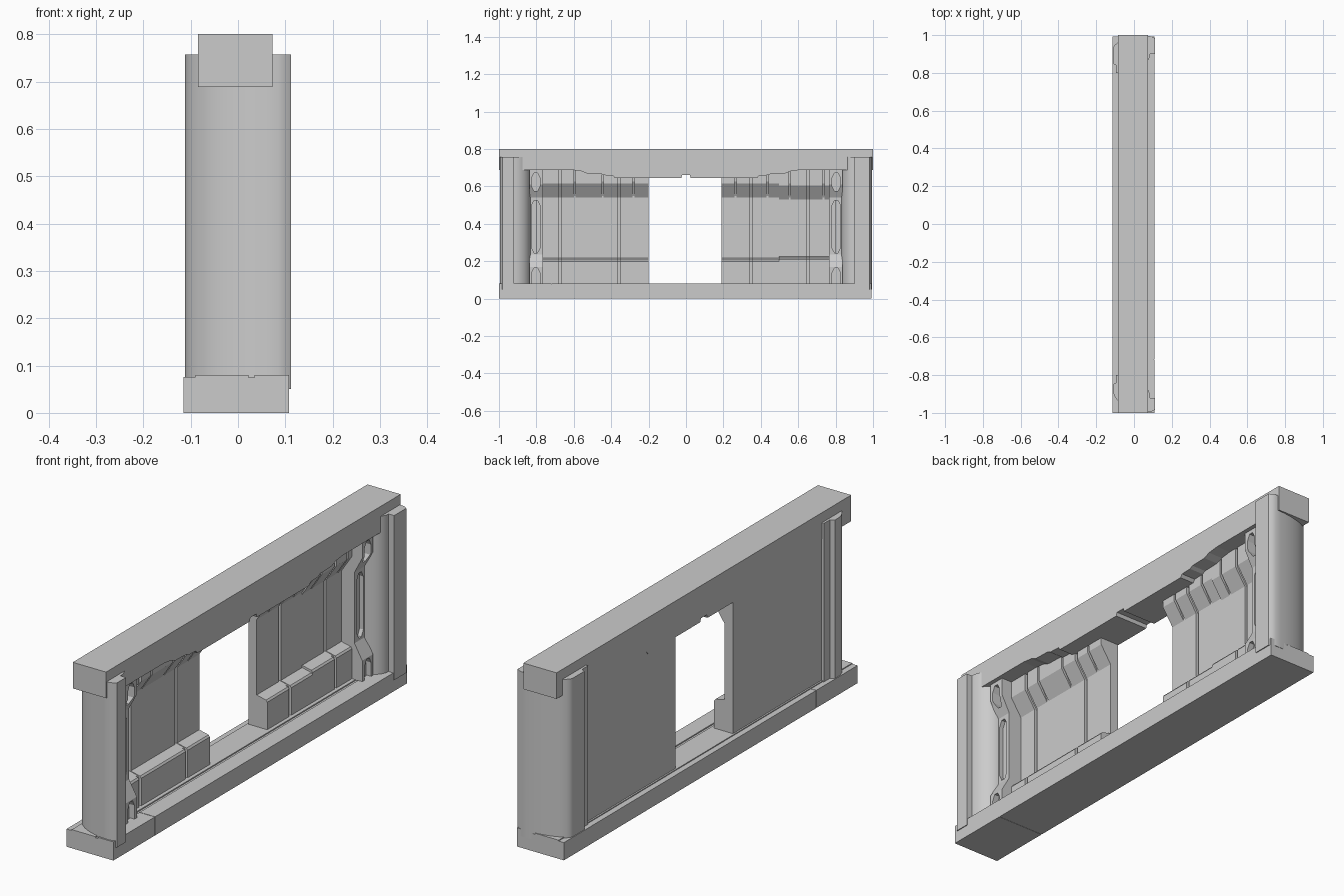
import bpy, bmesh, math

if "Cube" in bpy.data.objects:
    bpy.data.objects.remove(bpy.data.objects["Cube"])


def prism(name, pts, axis, a, b):
    """Extrude a closed 2D profile from a to b along an axis."""
    def place(p, t):
        return {'x': (t, p[0], p[1]), 'y': (p[0], t, p[1]), 'z': (p[0], p[1], t)}[axis]
    bm = bmesh.new()
    lo = [bm.verts.new(place(p, a)) for p in pts]
    hi = [bm.verts.new(place(p, b)) for p in pts]
    n = len(pts)
    bm.faces.new(lo)
    bm.faces.new(hi[::-1])
    for i in range(n):
        j = (i + 1) % n
        bm.faces.new((lo[j], lo[i], hi[i], hi[j]))
    bmesh.ops.recalc_face_normals(bm, faces=bm.faces)
    me = bpy.data.meshes.new(name)
    bm.to_mesh(me)
    bm.free()
    ob = bpy.data.objects.new(name, me)
    bpy.context.collection.objects.link(ob)
    return ob


def smooth(ob):
    bpy.ops.object.select_all(action='DESELECT')
    ob.select_set(True)
    bpy.context.view_layer.objects.active = ob
    bpy.ops.object.shade_smooth_by_angle(angle=math.radians(30))


def arc(cx, cy, rx, ry, a0, a1, n=12):
    return [(cx + rx * math.cos(math.radians(a0 + (a1 - a0) * i / n)),
             cy + ry * math.sin(math.radians(a0 + (a1 - a0) * i / n))) for i in range(n + 1)]


# Sill with a shallow track groove, split by a seam near the left end
sill = [(-0.115, 0), (0.108, 0), (0.108, 0.08), (0.035, 0.08), (0.035, 0.075),
        (0.022, 0.075), (0.022, 0.08), (-0.09, 0.08), (-0.09, 0.076), (-0.115, 0.076)]
prism("sill_end", sill, 'y', -1.0, -0.72)
prism("sill_main", sill, 'y', -0.717, 0.993)
prism("sill_seam", [(x * 0.98, z * 0.97 + 0.001) for x, z in sill], 'y', -0.725, -0.71)

# Header beam with a stepped underside and a central notch
half = [(0.02, 0.66), (0.025, 0.645), (0.38, 0.645), (0.39, 0.658), (0.44, 0.66),
        (0.455, 0.668), (0.53, 0.67), (0.56, 0.682), (0.61, 0.688), (1.0, 0.688)]
under = [(-y, z) for y, z in half[::-1]] + half
prism("header_beam", under + [(1, 0.8), (-1, 0.8)], 'x', -0.085, 0.073)

# Curved end posts with a front flange and a concave inner side
for side, tag, end, flange, ry in ((-1, "left", 0.995, 0.92, 0.12),
                                   (1, "right", 0.995, 0.90, 0.07)):
    outer = arc(0.085, end - ry, 0.197, ry, 90, 180)
    inner = arc(0.0, flange, 0.085, flange - 0.83, 270, 360)
    pts = ([(0.112, flange), (0.112, 0.982), (0.1, 0.99)] + outer
           + [(-0.112, 0.85), (-0.095, 0.84), (-0.095, 0.80), (0.0, 0.80)] + inner)
    smooth(prism(tag + "_post", [(x, side * y) for x, y in pts], 'z', 0.05, 0.757))


# Door panel section: thin in the middle, bulging at bottom and top
def section(low, high, inset=0.0, top_inset=0.0):
    out, mid = 0.006 - inset, -0.044 - inset
    top = 0.006 - inset - top_inset
    return [(-0.083, 0.078), (out, 0.078), (out, low), (out - 0.006, low + 0.008),
            (mid, low + 0.018), (mid, high + top_inset), (top, high + 0.075 + top_inset),
            (top, 0.69), (-0.083, 0.69)]


for side, tag, start, seams, ribs in (
        (-1, "left", 0.2, (0.357, 0.672), (0.28, 0.445, 0.595)),
        (1, "right", 0.19, (0.346, 0.653), (0.265, 0.435, 0.555, 0.735))):
    cuts = sorted([(s, 0.007, 'seam') for s in seams] + [(r, 0.005, 'rib') for r in ribs]
                  + ([(0.495, 0.003, 'step')] if side > 0 else []))
    y = start
    spans = []
    for c, w, kind in cuts:
        spans += [(y, c - w, 'panel'), (c - w, c + w, kind)]
        y = c + w
    spans.append((y, 0.765, 'panel'))
    for i, (a, b, kind) in enumerate(spans):
        wide = side > 0 and a > 0.495
        prof = section(0.208 if wide else 0.198, 0.53 if wide else 0.54,
                       0.012 if kind == 'seam' else 0.0, 0.010 if kind == 'rib' else 0.0)
        prism(f"{tag}_door_{kind}_{i}", prof, 'y', side * a, side * b)

# Slotted jamb strips between doors and posts
jamb = [(-0.083, 0.078), (0.055, 0.078), (0.055, 0.17), (0.018, 0.235), (0.018, 0.54),
        (0.055, 0.61), (0.055, 0.69), (-0.083, 0.69)]
for side, tag in ((-1, "left"), (1, "right")):
    strip = prism(tag + "_jamb", jamb, 'y', side * 0.765, side * 0.838)
    yc = side * 0.803
    for k, (z0, z1, depth) in enumerate(((0.05, 0.165, 0.03), (0.245, 0.525, -0.01),
                                         (0.575, 0.672, 0.012))):
        w, c = 0.022, 0.026
        slot = [(yc - w * 0.4, z0), (yc + w * 0.4, z0), (yc + w, z0 + c), (yc + w, z1 - c),
                (yc + w * 0.4, z1), (yc - w * 0.4, z1), (yc - w, z1 - c), (yc - w, z0 + c)]
        cutter = prism(f"{tag}_slot_cutter_{k}", slot, 'x', depth, 0.12)
        cutter.hide_render = True
        cutter.hide_set(True)
        mod = strip.modifiers.new(f"slot_{k}", 'BOOLEAN')
        mod.object = cutter
        mod.operation = 'DIFFERENCE'
        mod.solver = 'EXACT'
